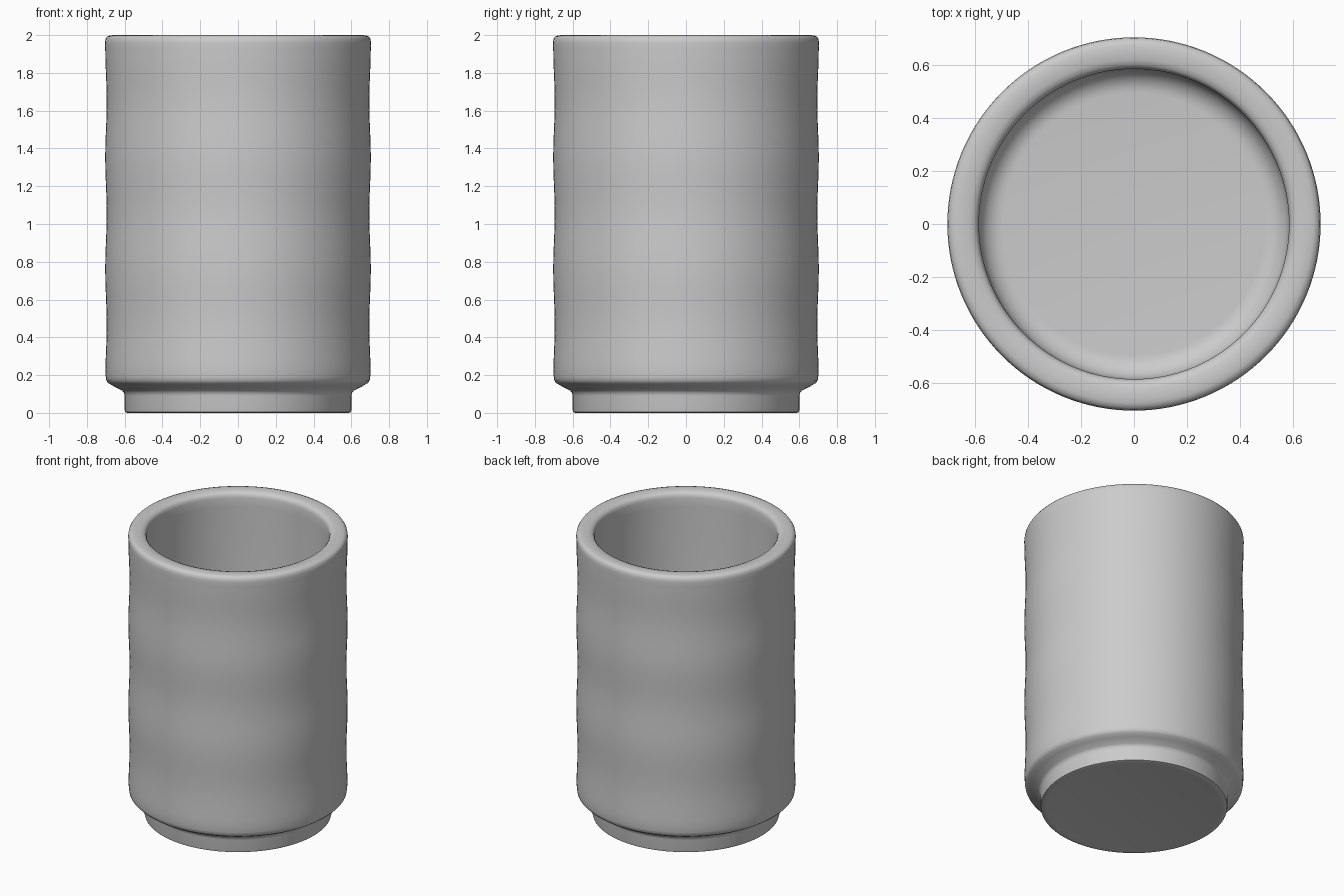
import bpy, bmesh, math

if "Cube" in bpy.data.objects:
    bpy.data.objects.remove(bpy.data.objects["Cube"])

SEGMENTS = 128

# Half section, from the underside centre, up the outside, over the rim, down to the inner floor
profile = [(0, 0.006), (0.52, 0.006), (0.56, 0.0), (0.585, 0.0), (0.597, 0.004), (0.60, 0.015),
           (0.60, 0.09), (0.603, 0.105), (0.613, 0.118), (0.66, 0.142),
           (0.685, 0.157), (0.697, 0.17), (0.70, 0.19)]

# Outer wall with faint throwing ripples
for i in range(1, 42):
    z = 0.19 + 1.74 * i / 41
    profile.append((0.699 + 0.004 * math.cos(2 * math.pi * (z - 0.17) / 0.59), z))

# Rounded rim and inside
profile += [(0.704, 1.96), (0.701, 1.98), (0.692, 1.993), (0.675, 1.999), (0.65, 2.0),
            (0.62, 1.998), (0.60, 1.991), (0.59, 1.98), (0.585, 1.96), (0.585, 1.9)]
corner = 0.09
floor = 0.16
for i in range(9):
    a = math.pi / 2 * i / 8
    profile.append((0.585 - corner + corner * math.cos(a), floor + corner - corner * math.sin(a)))
profile.append((0, floor))

# Spin the section into the cup
bm = bmesh.new()
verts = [bm.verts.new((r, 0, z)) for r, z in profile]
edges = [bm.edges.new(pair) for pair in zip(verts, verts[1:])]
bmesh.ops.spin(bm, geom=verts + edges, cent=(0, 0, 0), axis=(0, 0, 1),
               angle=2 * math.pi, steps=SEGMENTS, use_duplicate=False)
bmesh.ops.remove_doubles(bm, verts=bm.verts, dist=0.0001)
bmesh.ops.recalc_face_normals(bm, faces=bm.faces)
mesh = bpy.data.meshes.new("cup")
bm.to_mesh(mesh)
bm.free()
cup = bpy.data.objects.new("cup", mesh)
bpy.context.collection.objects.link(cup)
bpy.context.view_layer.objects.active = cup
cup.select_set(True)
bpy.ops.object.shade_smooth_by_angle(angle=math.radians(50))
